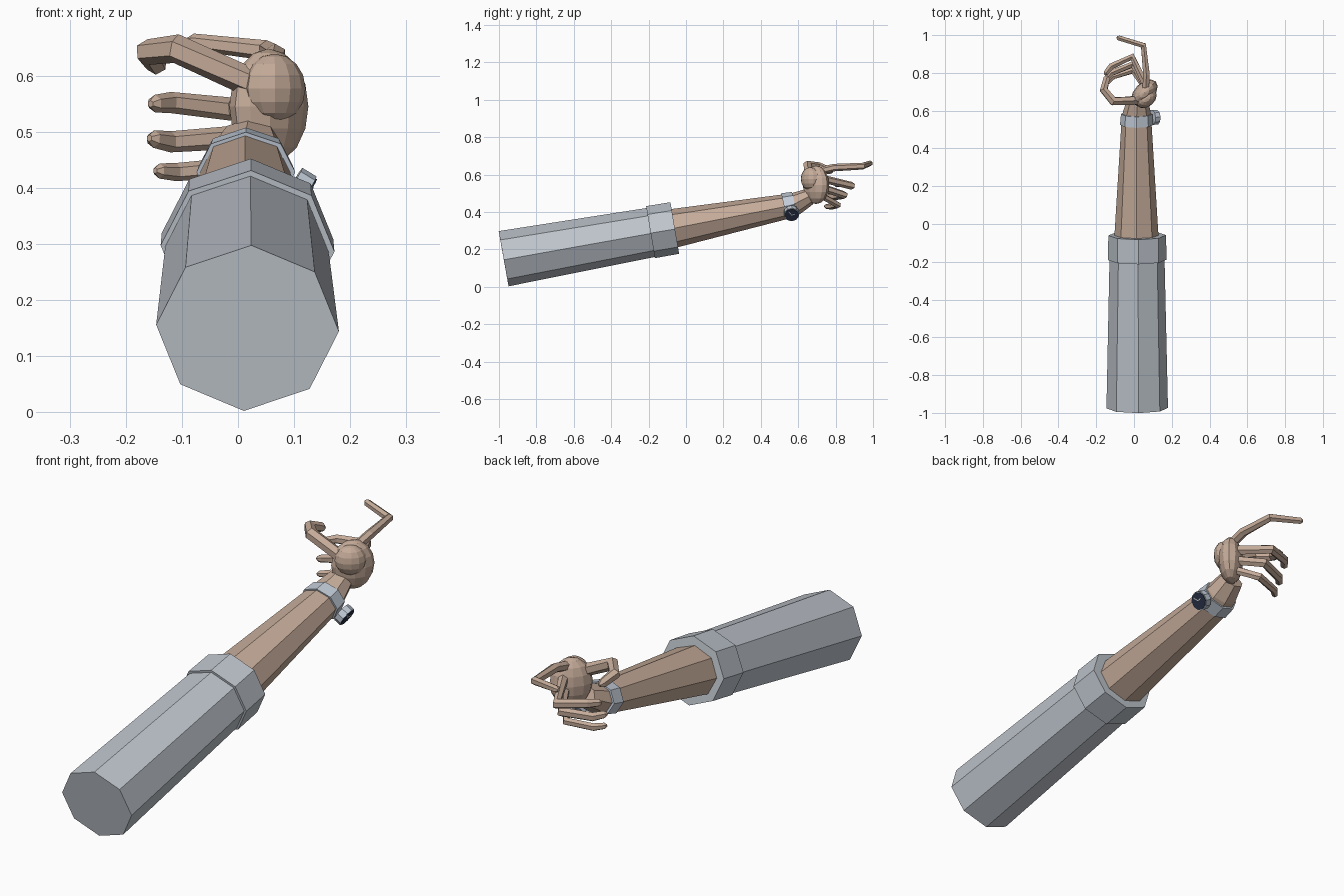
import bpy, bmesh, math
from mathutils import Vector, Matrix

cube = bpy.data.objects.get("Cube")
if cube:
    bpy.data.objects.remove(cube, do_unlink=True)


def material(name, rgb):
    m = bpy.data.materials.new(name)
    m.use_nodes = True
    m.diffuse_color = (*rgb, 1)
    m.node_tree.nodes["Principled BSDF"].inputs["Base Color"].default_value = (*rgb, 1)
    return m


skin = material("skin", (0.56, 0.41, 0.32))
cloth = material("sleeve grey", (0.52, 0.56, 0.61))
metal = material("watch metal", (0.54, 0.60, 0.68))
navy = material("watch face navy", (0.02, 0.03, 0.06))
white = material("watch hand white", (0.8, 0.82, 0.85))


def finish(bm, name, mat):
    bmesh.ops.recalc_face_normals(bm, faces=bm.faces)
    mesh = bpy.data.meshes.new(name)
    bm.to_mesh(mesh)
    bm.free()
    mesh.materials.append(mat)
    ob = bpy.data.objects.new(name, mesh)
    bpy.context.collection.objects.link(ob)
    return ob


def loft(name, path, radii, mat, sides=8, roll=0.0):
    """Closed faceted tube; each radius is a number or a (wide, tall) pair."""
    bm = bmesh.new()
    pts = [Vector(p) for p in path]
    rings = []
    for i, p in enumerate(pts):
        before = (p - pts[i - 1]).normalized() if i else Vector()
        after = (pts[i + 1] - p).normalized() if i < len(pts) - 1 else Vector()
        t = (before + after).normalized()
        side = t.cross(Vector((0, 0, 1))).normalized()
        up = side.cross(t)
        r = radii[i] if isinstance(radii[i], tuple) else (radii[i], radii[i])
        ring = []
        for k in range(sides):
            a = math.tau * k / sides + math.pi / 2 + roll
            ring.append(bm.verts.new(p + side * r[0] * math.cos(a) + up * r[1] * math.sin(a)))
        rings.append(ring)
    for a, b in zip(rings, rings[1:]):
        for k in range(sides):
            n = (k + 1) % sides
            bm.faces.new((a[k], a[n], b[n], b[k]))
    bm.faces.new(rings[0])
    bm.faces.new(rings[-1])
    return finish(bm, name, mat)


def ellipsoid(name, centre, size, turn, mat):
    bm = bmesh.new()
    m = Matrix.Translation(centre) @ Matrix.Rotation(turn, 4, 'Z') @ Matrix.Diagonal((*size, 1))
    bmesh.ops.create_uvsphere(bm, u_segments=12, v_segments=8, radius=1, matrix=m)
    return finish(bm, name, mat)


# Sleeve and its cuff
loft("sleeve", [(0.017, -0.975, 0.15), (0.016, -0.15, 0.297)],
     [(0.163, 0.15), (0.145, 0.132)], cloth, roll=-0.04)
loft("sleeve_cuff", [(0.017, -0.19, 0.292), (0.017, -0.06, 0.314)],
     [(0.155, 0.141), (0.153, 0.14)], cloth, roll=-0.04)

# Forearm narrowing into the wrist
loft("forearm", [(0.013, -0.10, 0.306), (0.013, 0.53, 0.428), (0.015, 0.59, 0.446), (0.02, 0.66, 0.482)],
     [(0.119, 0.106), (0.08, 0.067), (0.074, 0.06), (0.055, 0.045)], skin)

# Palm and base of the thumb, both turned diagonally
ellipsoid("palm", (0.055, 0.695, 0.545), (0.085, 0.052, 0.103), math.radians(45), skin)
ellipsoid("thumb_base", (0.065, 0.665, 0.577), (0.062, 0.044, 0.062), math.radians(40), skin)

# Fingers: base, knuckles, tip, with a short bevelled end
fingers = {
    "thumb": ([(0.05, 0.655, 0.575), (-0.11, 0.65, 0.648), (-0.16, 0.71, 0.642), (-0.145, 0.77, 0.62)], 0.026),
    "index_finger": ([(0.062, 0.72, 0.62), (0.066, 0.79, 0.637), (0.05, 0.945, 0.645), (-0.08, 0.985, 0.66)], 0.02),
    "middle_finger": ([(0.06, 0.74, 0.575), (-0.01, 0.885, 0.54), (-0.12, 0.835, 0.552), (-0.148, 0.80, 0.55)], 0.021),
    "ring_finger": ([(0.06, 0.73, 0.53), (-0.005, 0.845, 0.49), (-0.12, 0.80, 0.482), (-0.15, 0.765, 0.487)], 0.021),
    "little_finger": ([(0.06, 0.72, 0.49), (-0.005, 0.812, 0.437), (-0.11, 0.78, 0.428), (-0.14, 0.75, 0.43)], 0.018),
}
for name, (path, r) in fingers.items():
    end = Vector(path[-1])
    tip = end + (end - Vector(path[-2])).normalized() * r * 0.6
    loft(name, path + [tip], [r, r, r * 0.9, r * 0.75, r * 0.3], skin, sides=6)

# Watch strap
loft("watch_strap", [(0.014, 0.525, 0.428), (0.014, 0.582, 0.441)],
     [(0.088, 0.073), (0.083, 0.068)], metal)

# Watch case, dial and hands, facing outward and down
normal = Vector((0.85, 0.04, -0.52)).normalized()
centre = Vector((0.119, 0.565, 0.385))
frame = Matrix.Translation(centre) @ normal.to_track_quat('Z', 'Y').to_matrix().to_4x4()


def disc(name, radius, low, high, mat):
    bm = bmesh.new()
    bmesh.ops.create_cone(bm, cap_ends=True, segments=10, radius1=radius, radius2=radius,
                          depth=high - low, matrix=frame @ Matrix.Translation((0, 0, (low + high) / 2)))
    finish(bm, name, mat)


def hand(name, angle, length):
    bm = bmesh.new()
    m = frame @ Matrix.Rotation(angle, 4, 'Z') @ Matrix.Translation((length / 2, 0, 0.004))
    bmesh.ops.create_cube(bm, size=1, matrix=m @ Matrix.Diagonal((length, 0.004, 0.002, 1)))
    finish(bm, name, white)


disc("watch_case", 0.041, -0.03, 0.0, metal)
disc("watch_dial", 0.037, 0.0, 0.003, navy)
hand("hour_hand", math.radians(20), 0.018)
hand("minute_hand", math.radians(130), 0.027)
